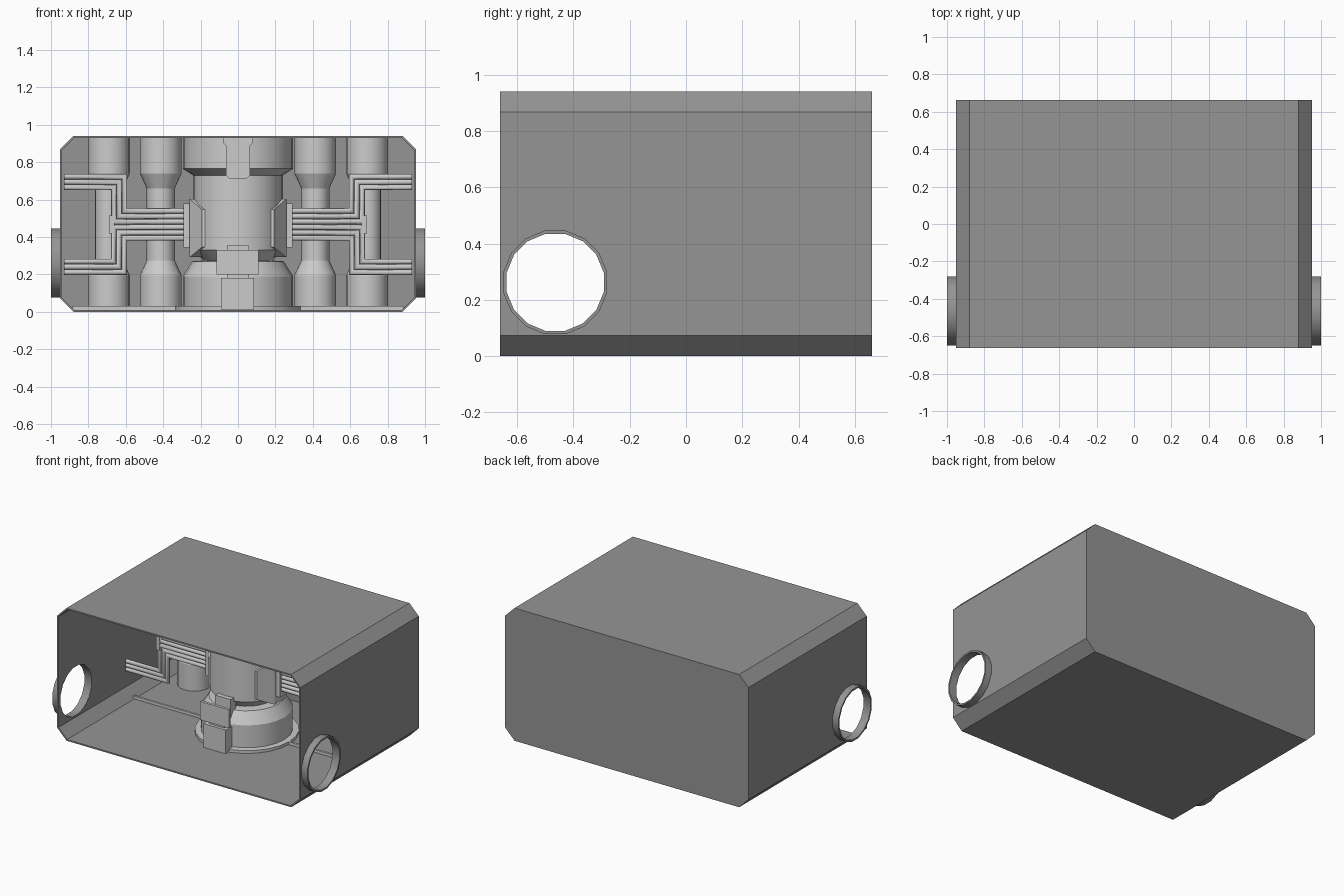
import bpy, bmesh, math
from mathutils import Vector

if "Cube" in bpy.data.objects:
    bpy.data.objects.remove(bpy.data.objects["Cube"])

YC = 0.10  # depth of the central column and pipes
dark = bpy.data.materials.new("dark_grey")
dark.diffuse_color = (0.3, 0.3, 0.3, 1)
dark.use_nodes = True
dark.node_tree.nodes["Principled BSDF"].inputs["Base Color"].default_value = dark.diffuse_color


def finish(name, bm, smooth=0):
    bmesh.ops.recalc_face_normals(bm, faces=bm.faces)
    me = bpy.data.meshes.new(name)
    bm.to_mesh(me)
    bm.free()
    ob = bpy.data.objects.new(name, me)
    bpy.context.collection.objects.link(ob)
    bpy.ops.object.select_all(action='DESELECT')
    ob.select_set(True)
    bpy.context.view_layer.objects.active = ob
    if smooth:
        bpy.ops.object.shade_smooth_by_angle(angle=math.radians(smooth))
    return ob


def prism(name, pts, y0, y1):
    """Extrude an x-z outline along y."""
    bm = bmesh.new()
    f = bm.faces.new([bm.verts.new((x, y0, z)) for x, z in pts])
    ext = bmesh.ops.extrude_face_region(bm, geom=[f])['geom']
    bmesh.ops.translate(bm, vec=(0, y1 - y0, 0),
                        verts=[v for v in ext if isinstance(v, bmesh.types.BMVert)])
    # keep the start cap so the solid is closed
    if not f.is_valid:
        bm.faces.new([v for v in bm.verts if abs(v.co.y - y0) < 1e-6])
    return finish(name, bm)


def box(name, x0, x1, y0, y1, z0, z1):
    return prism(name, [(x0, z0), (x1, z0), (x1, z1), (x0, z1)], y0, y1)


def skin(bm, rings, loop=False):
    n = len(rings[0])
    pairs = list(zip(rings, rings[1:])) + ([(rings[-1], rings[0])] if loop else [])
    for a, b in pairs:
        for i in range(n):
            bm.faces.new((a[i], a[(i + 1) % n], b[(i + 1) % n], b[i]))
    if not loop:
        bm.faces.new(rings[0])
        bm.faces.new(rings[-1])


def lathe(name, prof, x, y, n):
    bm = bmesh.new()
    rings = [[bm.verts.new((x + r * math.cos(2 * math.pi * i / n),
                            y + r * math.sin(2 * math.pi * i / n), z))
              for i in range(n)] for r, z in prof]
    skin(bm, rings)
    return finish(name, bm, 20)


def pipe(name, path, r=0.0145, n=8):
    """Round pipe with mitred corners along an x-z path."""
    P = [Vector(p) for p in path]
    D = [(b - a).normalized() for a, b in zip(P, P[1:])]
    N = [Vector((-d.y, d.x)) for d in D]
    bm = bmesh.new()
    rings = []
    for i, p in enumerate(P):
        a, b = N[max(i - 1, 0)], N[min(i, len(N) - 1)]
        m = (a + b) / (1 + a.dot(b))
        ring = []
        for k in range(n):
            t = 2 * math.pi * k / n
            q = p + m * r * math.cos(t)
            ring.append(bm.verts.new((q.x, YC - 0.02 + r * math.sin(t), q.y)))
        rings.append(ring)
    skin(bm, rings)
    return finish(name, bm, 50)


def x_circle(bm, x, r, n=16):
    return [bm.verts.new((x, -0.465 + r * math.cos(2 * math.pi * (i + .5) / n),
                          0.262 + r * math.sin(2 * math.pi * (i + .5) / n)))
            for i in range(n)]


# Chamfered housing, open at the front
W, H, C = 0.953, 0.94, 0.073
outline = [(-W + C, 0), (W - C, 0), (W, C), (W, H - C),
           (W - C, H), (-W + C, H), (-W, H - C), (-W, C)]
housing = prism("housing", outline, -0.662, 0.662)
housing.data.materials.append(dark)
bm = bmesh.new()
bm.from_mesh(housing.data)
front = [f for f in bm.faces if f.calc_center_median().y < -0.6]
bmesh.ops.delete(bm, geom=front, context='FACES_ONLY')
bm.to_mesh(housing.data)
bm.free()
mod = housing.modifiers.new("wall", 'SOLIDIFY')
mod.thickness, mod.offset, mod.use_even_offset = 0.01, -1, True
bpy.ops.object.modifier_apply(modifier="wall")

# Round side openings
bm = bmesh.new()
skin(bm, [x_circle(bm, -1.2, 0.177), x_circle(bm, 1.2, 0.177)])
cutter = finish("opening_cutter", bm)
cutter.hide_render = True
bpy.context.view_layer.objects.active = housing
mod = housing.modifiers.new("openings", 'BOOLEAN')
mod.operation, mod.solver, mod.object = 'DIFFERENCE', 'EXACT', cutter
bpy.ops.object.modifier_apply(modifier="openings")
bpy.data.objects.remove(cutter)

# Collars around the openings
for s in (-1, 1):
    bm = bmesh.new()
    skin(bm, [x_circle(bm, s * x, r) for x, r in
              ((0.945, 0.188), (1.0, 0.188), (1.0, 0.176), (0.945, 0.176))], loop=True)
    finish("side_collar", bm, 30).data.materials.append(dark)

# Central column with a base and a wide head
lathe("column_base", [(0.335, 0.01), (0.335, 0.03), (0.295, 0.032),
                      (0.295, 0.19), (0.245, 0.27), (0.17, 0.275)], 0, YC, 24)
lathe("column_shaft", [(0.18, 0.27), (0.24, 0.33), (0.24, 0.73),
                       (0.295, 0.765), (0.295, 0.93)], 0, YC, 24)

# Rear pillars, waisted in the middle
pillar = [(0.112, 0.01), (0.112, 0.195), (0.075, 0.275),
          (0.075, 0.66), (0.112, 0.74), (0.112, 0.93)]
for x in (-0.69, -0.413, 0.413, 0.69):
    lathe("rear_pillar", pillar, x, 0.50, 20)

# Thin strip across the floor
box("floor_strip", -0.885, 0.885, YC - 0.01, YC + 0.005, 0.01, 0.03)

for s in (-1, 1):
    # Octagonal pipe clamps wrapped on the column sides
    bm = bmesh.new()
    skin(bm, [[bm.verts.new((s * x, YC + dy, 0.447 + dz))
               for x, dz in ((0.1, -h), (xo, -h), (xo, h), (0.1, h))]
              for dy, xo, h in ((-0.16, 0.192, 0.1), (-0.06, 0.258, 0.155),
                                (0.06, 0.258, 0.155), (0.16, 0.192, 0.1))])
    finish("clamp_block", bm)
    box("clamp_plate", s * 0.25, s * 0.292, YC - 0.045, YC + 0.045, 0.345, 0.58)
    box("pipe_bracket", s * 0.66, s * 0.69, YC - 0.035, YC - 0.005, 0.42, 0.515)
    # Three pipes step up and three step down
    for v in (-1, 1):
        for k in range(3):
            dz, bend, end = 0.0725 - 0.029 * k, 0.607 + 0.029 * k, 0.256 - 0.029 * k
            pipe("pipe", [(s * x, 0.467 + v * z) for x, z in
                          ((0.26, dz), (bend, dz), (bend, end), (0.93, end))])

# Latch parts on the front of the column
box("lower_latch_box", -0.09, 0.085, -0.26, -0.19, 0.012, 0.18)
box("latch_plate", -0.115, 0.11, -0.26, -0.24, 0.20, 0.33)
box("latch_link", -0.06, 0.06, -0.24, -0.15, 0.16, 0.26)
box("latch_hinge", -0.06, 0.06, -0.17, -0.11, 0.24, 0.355)
prism("upper_latch", [(-0.065, 0.73), (-0.045, 0.71), (0.045, 0.71), (0.065, 0.73),
                      (0.065, 0.89), (0.08, 0.905), (0.08, 0.93), (-0.08, 0.93),
                      (-0.08, 0.905), (-0.065, 0.89)], -0.25, -0.12)
